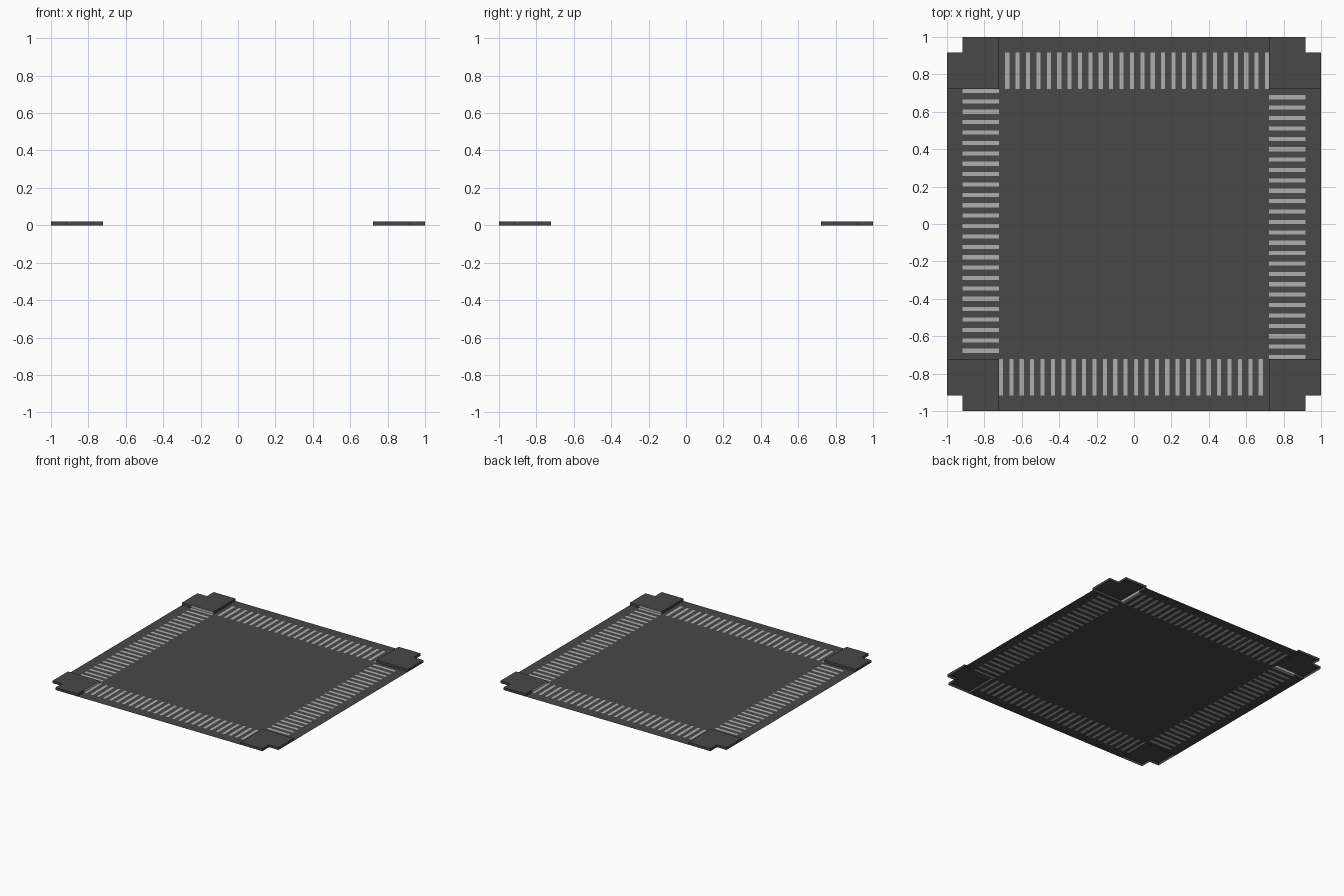
import bpy, bmesh
from mathutils import Matrix
from math import pi

if "Cube" in bpy.data.objects:
    bpy.data.objects.remove(bpy.data.objects["Cube"])

A, B, C, H = 0.722, 0.916, 1.0, 0.02   # junction edge, crossing end, tile edge, kerb height
N = 26
PITCH, STRIPE = 2 * A / N, 0.022


def material(name, v):
    m = bpy.data.materials.new(name)
    m.diffuse_color = (v, v, v, 1)
    m.use_nodes = True
    m.node_tree.nodes["Principled BSDF"].inputs["Base Color"].default_value = m.diffuse_color
    return m


MATS = [material("asphalt", 0.065), material("white_paint", 0.43)]


def make(name, quads, turn=0):
    """Build one object from (points, material index) faces, turned about z."""
    bm = bmesh.new()
    for pts, mat in quads:
        bm.faces.new([bm.verts.new(p) for p in pts]).material_index = mat
    bmesh.ops.remove_doubles(bm, verts=bm.verts, dist=1e-5)
    bm.transform(Matrix.Rotation(turn, 4, 'Z'))
    me = bpy.data.meshes.new(name)
    bm.to_mesh(me)
    bm.free()
    for m in MATS:
        me.materials.append(m)
    bpy.context.collection.objects.link(bpy.data.objects.new(name, me))


def flat(x0, x1, y0, y1, mat=0):
    return ([(x0, y0, 0), (x1, y0, 0), (x1, y1, 0), (x0, y1, 0)], mat)


# Junction centre
make("road_centre", [flat(-A, A, -A, A)])

# Left road arm: plain strip, then alternating paint and asphalt
arm = [flat(-C, -B, -A, A)]
for i in range(N):
    y = A - i * PITCH
    arm.append(flat(-B, -A, y - STRIPE, y, 1))
    arm.append(flat(-B, -A, y - PITCH, y - STRIPE))

# Back left pavement corner: notched slab with kerb walls, open underneath
outline = [(-A, A), (-A, B), (-A, C), (-B, C), (-B, B), (-C, B), (-C, A), (-B, A)]
corner = [([(x, y, H) for x, y in outline], 0)]
for i, (p, q) in enumerate(zip(outline, outline[1:] + outline[:1])):
    painted = 1 if i == len(outline) - 1 else 0   # kerb beside the first stripe
    corner.append(([(*p, H), (*p, 0), (*q, 0), (*q, H)], painted))

# Four-fold rotation
for k, side in enumerate(("left", "back", "right", "front")):
    make("crossing_" + side, arm, -k * pi / 2)
    make("pavement_corner_%d" % (k + 1), corner, -k * pi / 2)

# Pavement tops face upward, walls face outward
for ob in bpy.context.collection.objects:
    if ob.name.startswith("pavement"):
        bm = bmesh.new()
        bm.from_mesh(ob.data)
        bmesh.ops.recalc_face_normals(bm, faces=bm.faces)
        if max(bm.faces, key=lambda f: f.calc_area()).normal.z < 0:
            bmesh.ops.reverse_faces(bm, faces=bm.faces)
        bm.to_mesh(ob.data)
        bm.free()
